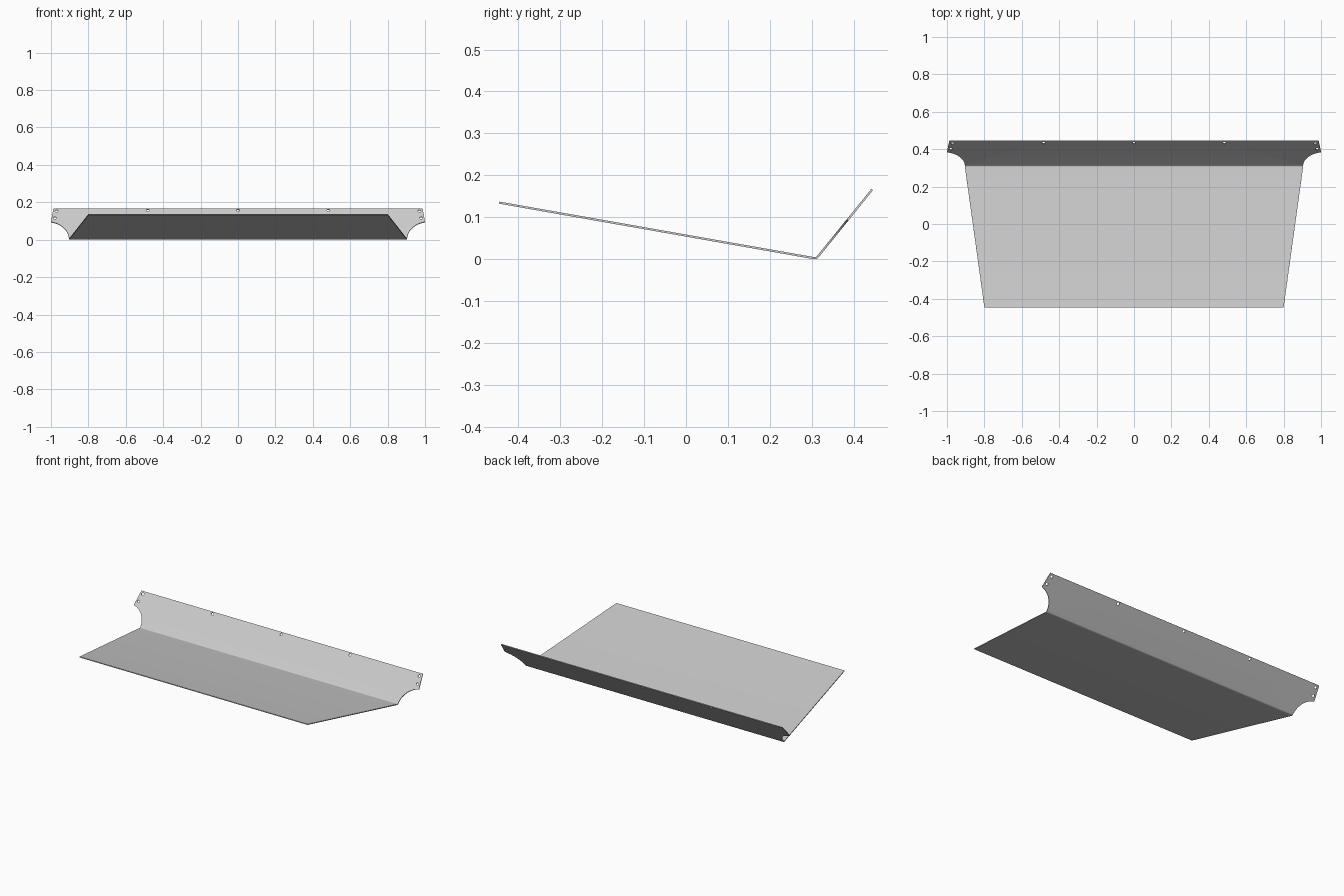
import bpy, bmesh
from math import sin, cos, tan, pi, radians, sqrt, atan2

if "Cube" in bpy.data.objects:
    bpy.data.objects.remove(bpy.data.objects["Cube"])

T = 0.005                                   # sheet thickness
A0, A1 = radians(-10), radians(51)          # slope of tray and of flange
R = 0.010                                   # bend radius at mid sheet
BEND = R * (A1 - A0)                        # flat length of the bend
SET = R * tan((A1 - A0) / 2)
TRAY, FLANGE = 0.768 - SET, 0.212 - SET     # flat lengths either side
TOP = BEND + FLANGE


def fold(v):
    """Flat distance from the bend start -> (y, z) on the folded sheet."""
    if v <= 0:
        return v * cos(A0), v * sin(A0)
    a = A0 + min(v, BEND) / R
    y, z = R * (sin(a) - sin(A0)), R * (cos(A0) - cos(a))
    rest = max(v - BEND, 0)
    return y + rest * cos(A1), z + rest * sin(A1)


def add_loop(bm, pts):
    vs = [bm.verts.new((x, y, 0)) for x, y in pts]
    for i, v in enumerate(vs):
        bm.edges.new((v, vs[(i + 1) % len(vs)]))


def circle(x, y, r=0.008, n=20):
    return [(x + r * cos(2 * pi * i / n), y + r * sin(2 * pi * i / n)) for i in range(n)]


# flat outline: right half with scooped corner, then mirrored
cx, cy, cr = 1.023, BEND - 0.004, 0.119
end = atan2(sqrt(cr**2 - 0.023**2), -0.023)
start = pi - 0.004 / cr
half = [(0.80, -TRAY), (0.904, 0)]
for i in range(17):
    a = start + (end - start) * i / 16
    half.append((cx + cr * cos(a), cy + cr * sin(a)))
half.append((0.987, TOP))
outline = half + [(-x, y) for x, y in reversed(half)]

bm = bmesh.new()
add_loop(bm, outline)

# bolt holes along the flange
add_loop(bm, circle(0, TOP - 0.014))
for s in (-1, 1):
    for x, d in ((0.483, 0.014), (0.970, 0.018), (0.979, 0.066)):
        add_loop(bm, circle(s * x, TOP - d))
bmesh.ops.triangle_fill(bm, use_beauty=True, use_dissolve=False, edges=bm.edges[:], normal=(0, 0, 1))

# cut bend lines, then fold
for i in range(9):
    bmesh.ops.bisect_plane(bm, geom=bm.verts[:] + bm.edges[:] + bm.faces[:], dist=1e-5,
                           plane_co=(0, BEND * i / 8, 0), plane_no=(0, 1, 0))
for v in bm.verts:
    v.co.y, v.co.z = fold(v.co.y)
bmesh.ops.recalc_face_normals(bm, faces=bm.faces[:])

me = bpy.data.meshes.new("folded_sheet")
bm.to_mesh(me)
bm.free()
ob = bpy.data.objects.new("folded_sheet", me)
bpy.context.collection.objects.link(ob)
bpy.context.view_layer.objects.active = ob
ob.select_set(True)

# sheet thickness
mod = ob.modifiers.new("thickness", 'SOLIDIFY')
mod.thickness = T
mod.offset = 0
bpy.ops.object.modifier_apply(modifier=mod.name)

# centre in y and stand on the ground
ys = [v.co.y for v in me.vertices]
zmin = min(v.co.z for v in me.vertices)
mid = (min(ys) + max(ys)) / 2
for v in me.vertices:
    v.co.y -= mid
    v.co.z -= zmin
bpy.ops.object.shade_smooth_by_angle(angle=radians(30))
